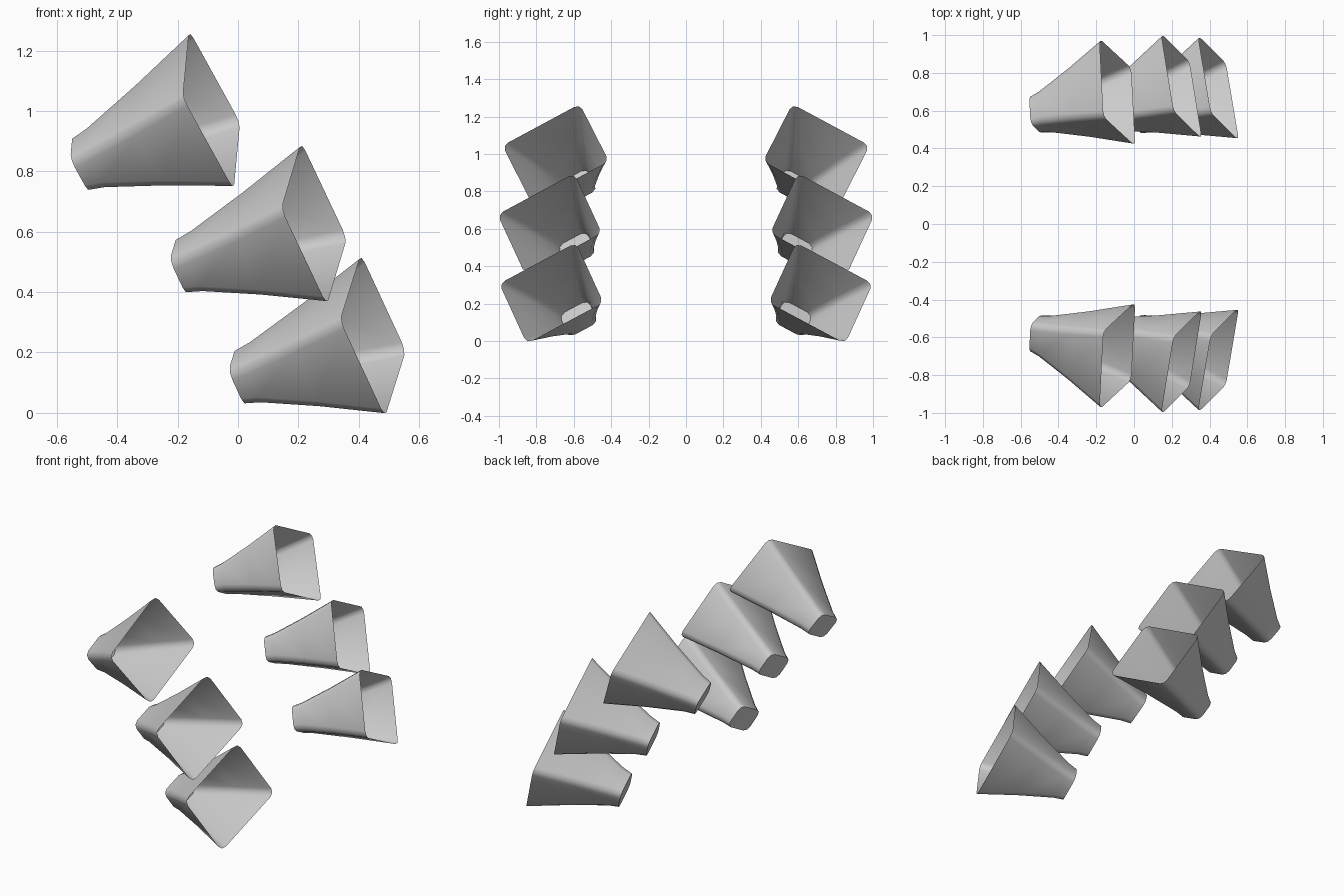
import bpy, bmesh, math
from mathutils import Vector

if "Cube" in bpy.data.objects:
    bpy.data.objects.remove(bpy.data.objects["Cube"])

WIDTH, HEIGHT, LENGTH = 0.47, 0.382, 0.482
# (distance along axis, scale of the section, corner radius), small end to mouth
STATIONS = [(0.0, 0.375, 0.034), (0.058, 0.425, 0.036),
            (0.26, 0.685, 0.036), (LENGTH, 1.0, 0.034)]


def section(w, h, r, segs=2):
    """Rounded rectangle outline as 2D points, counter-clockwise."""
    pts = []
    for sx, sy, a0 in ((1, 1, 0), (-1, 1, 90), (-1, -1, 180), (1, -1, 270)):
        for i in range(segs + 1):
            a = math.radians(a0 + 90 * i / segs)
            pts.append((sx * (w / 2 - r) + r * math.cos(a),
                        sy * (h / 2 - r) + r * math.sin(a)))
    return pts


def horn(name, mouth, across, down):
    """Open-mouthed rectangular horn; mouth centre and its two side directions."""
    u = Vector(across).normalized()
    v = Vector(down)
    v = (v - u * v.dot(u)).normalized()
    axis = v.cross(u)
    start = Vector(mouth) - axis * LENGTH
    bm = bmesh.new()
    rings = []
    for d, s, r in STATIONS:
        rings.append([bm.verts.new(start + axis * d + u * x + v * y)
                      for x, y in section(WIDTH * s, HEIGHT * s, r)])
    for a, b in zip(rings, rings[1:]):
        for i in range(len(a)):
            j = (i + 1) % len(a)
            bm.faces.new((a[i], a[j], b[j], b[i]))
    bm.faces.new(rings[0])  # closed throat
    bmesh.ops.recalc_face_normals(bm, faces=bm.faces)
    # make sure the normals point outward: the throat cap faces backwards
    bm.faces.ensure_lookup_table()
    if bm.faces[-1].normal.dot(axis) > 0:
        bmesh.ops.reverse_faces(bm, faces=bm.faces)
    me = bpy.data.meshes.new(name)
    bm.to_mesh(me)
    bm.free()
    ob = bpy.data.objects.new(name, me)
    bpy.context.collection.objects.link(ob)
    bpy.context.view_layer.objects.active = ob
    ob.select_set(True)
    bpy.ops.object.shade_smooth_by_angle(angle=math.radians(55))
    ob.select_set(False)
    # matching horn on the other side
    m = ob.modifiers.new("mirror", 'MIRROR')
    m.use_axis = (False, True, False)
    m.use_mirror_merge = False


# Three horns stepping down and forward
horn("upper_horn", (-0.088, -0.697, 1.003), (0.02, 0.39, 0.21), (0.155, 0.16, -0.27))
horn("middle_horn", (0.252, -0.729, 0.627), (0.063, 0.39, 0.21), (0.137, 0.137, -0.287))
horn("lower_horn", (0.447, -0.72, 0.256), (0.065, 0.387, 0.207), (0.137, 0.142, -0.288))
